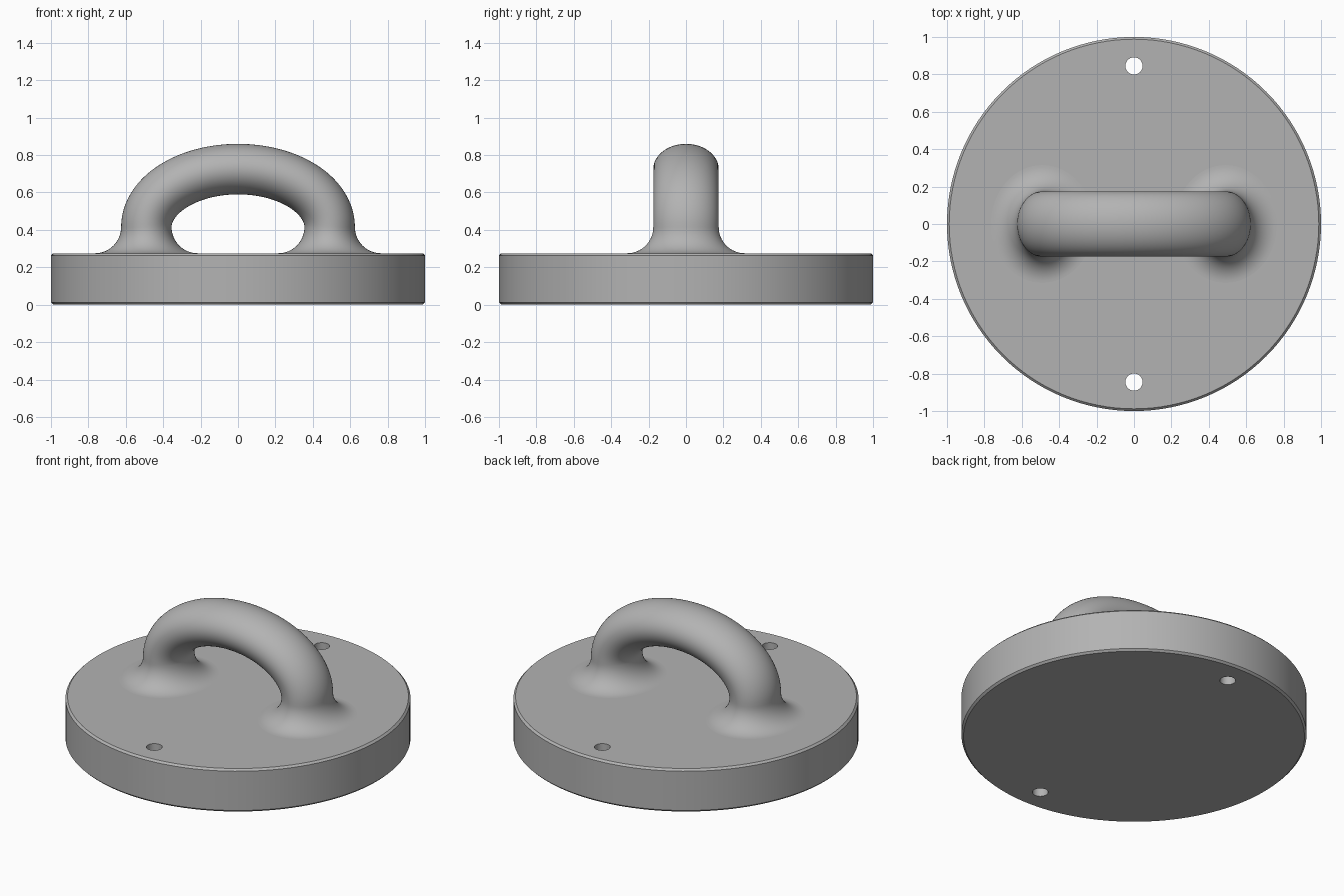
import bpy, bmesh
from math import sin, cos, pi, radians
from mathutils import Vector

if "Cube" in bpy.data.objects:
    bpy.data.objects.remove(bpy.data.objects["Cube"], do_unlink=True)

steel = bpy.data.materials.new("grey_steel")
steel.use_nodes = True
colour = (0.45, 0.45, 0.45, 1)
steel.diffuse_color = colour
steel.node_tree.nodes["Principled BSDF"].inputs["Base Color"].default_value = colour

PLATE_TOP = 0.275


def activate(obj):
    bpy.ops.object.select_all(action="DESELECT")
    obj.select_set(True)
    bpy.context.view_layer.objects.active = obj


def loft(name, rings):
    """Skin a list of equal-length point rings and cap both ends."""
    bm = bmesh.new()
    loops = [[bm.verts.new(p) for p in ring] for ring in rings]
    n = len(loops[0])
    for a, b in zip(loops, loops[1:]):
        for i in range(n):
            j = (i + 1) % n
            bm.faces.new((a[i], a[j], b[j], b[i]))
    bm.faces.new(loops[0])
    bm.faces.new(loops[-1])
    bmesh.ops.recalc_face_normals(bm, faces=bm.faces)
    mesh = bpy.data.meshes.new(name)
    bm.to_mesh(mesh)
    bm.free()
    obj = bpy.data.objects.new(name, mesh)
    bpy.context.collection.objects.link(obj)
    mesh.materials.append(steel)
    return obj


def ellipse(centre, axis, a, b, n=64):
    """Ring with half-width a along axis and half-width b along y."""
    return [centre + axis * (a * cos(t)) + Vector((0, b * sin(t), 0))
            for t in (2 * pi * i / n for i in range(n))]


X = Vector((1, 0, 0))

# Round base plate with small chamfers
chamfer = 0.012
profile = [(1 - chamfer, 0), (1, chamfer),
           (1, PLATE_TOP - chamfer), (1 - chamfer, PLATE_TOP)]
plate = loft("base_plate", [ellipse(Vector((0, 0, z)), X, r, r, 128)
                            for r, z in profile])

# Two through holes, front and back
for name, y in (("front_hole_cutter", -0.845), ("back_hole_cutter", 0.845)):
    cutter = loft(name, [ellipse(Vector((0, y, z)), X, 0.046, 0.046, 32)
                         for z in (-0.1, 0.4)])
    cut = plate.modifiers.new(name, "BOOLEAN")
    cut.operation = "DIFFERENCE"
    cut.solver = "EXACT"
    cut.object = cutter
    activate(plate)
    bpy.ops.object.modifier_apply(modifier=cut.name)
    bpy.data.objects.remove(cutter, do_unlink=True)

# Arched handle: flared foot, elliptical arch, flared foot
half_span, rise = 0.49, 0.31
half_thick, half_depth = 0.135, 0.175
fillet = 0.14
spring = PLATE_TOP + fillet


def foot(side):
    rings = []
    for i in range(17):
        t = pi / 2 * i / 16
        flare = fillet * (1 - sin(t))
        z = spring - fillet * cos(t)
        rings.append(ellipse(Vector((side * half_span, 0, z)), X * side,
                             half_thick + flare, half_depth + flare))
    # Sink the foot slightly into the plate
    rings.insert(0, [p - Vector((0, 0, 0.02)) for p in rings[0]])
    return rings


arch = []
for i in range(1, 64):
    t = pi * i / 64
    centre = Vector((half_span * cos(t), 0, spring + rise * sin(t)))
    normal = Vector((rise * cos(t), 0, half_span * sin(t))).normalized()
    arch.append(ellipse(centre, normal, half_thick, half_depth))

handle = loft("handle", foot(1) + arch + foot(-1)[::-1])

for obj in (plate, handle):
    activate(obj)
    bpy.ops.object.shade_smooth_by_angle(angle=radians(30))
